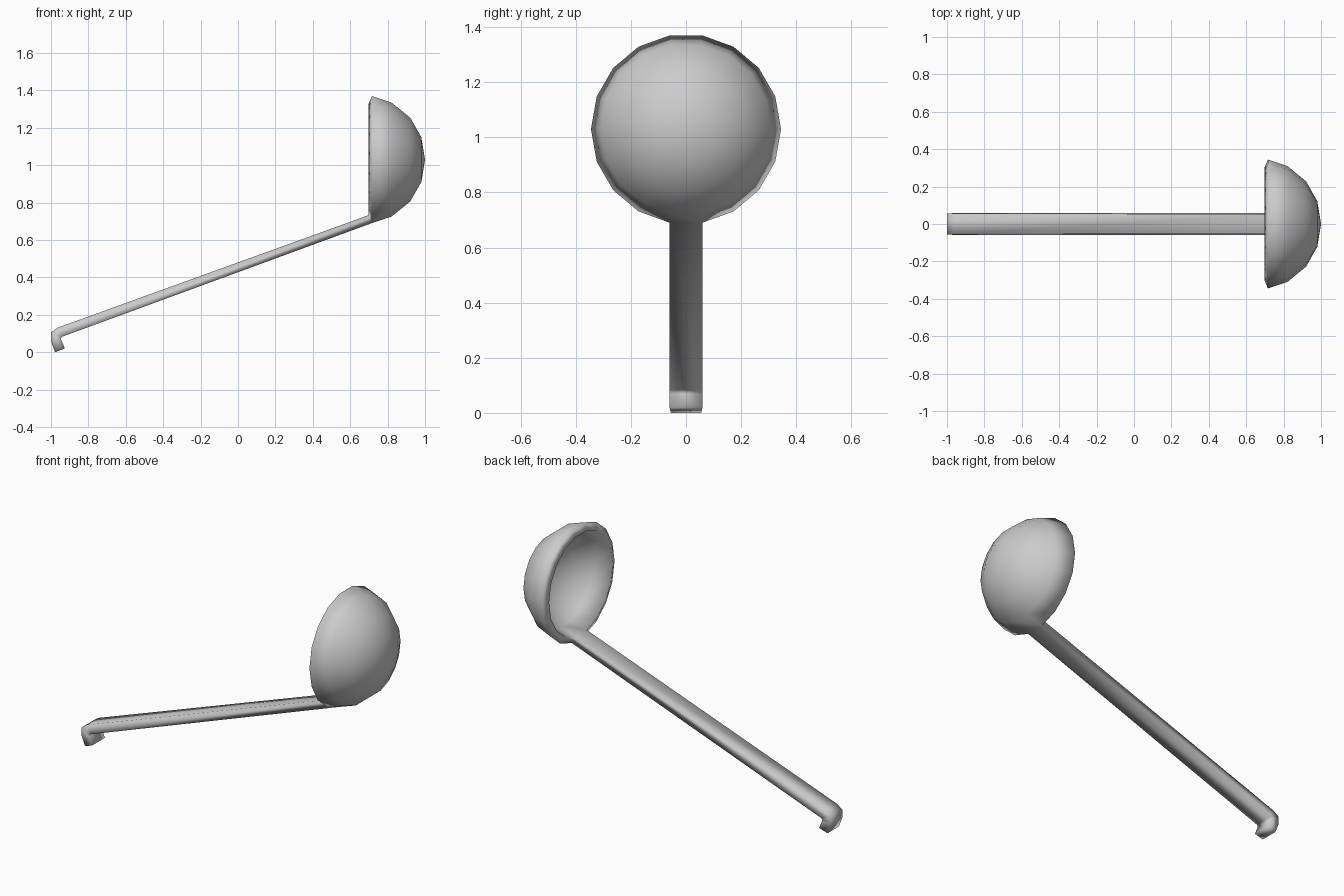
import bpy, bmesh
from math import cos, sin, radians

if "Cube" in bpy.data.objects:
    bpy.data.objects.remove(bpy.data.objects["Cube"])

SIDES = 18
CENTRE_Z = 1.03
# Bowl profile (x, radius): outside from the tip to the edge, then the inside
PROFILE = [(0.98, 0.122), (0.92, 0.228), (0.82, 0.31), (0.716, 0.345),
           (0.698, 0.302), (0.80, 0.268), (0.885, 0.2), (0.938, 0.105)]
RIM = 3                      # profile span forming the slanted rim
SOCKET = 13                  # side at the bottom where the handle grows out
# Handle and hook stations: (top x, z), (underside x, z)
HANDLE = [((-0.965, 0.131), (-0.94, 0.083)),
          ((-1.0, 0.106), (-0.945, 0.077)),
          ((-1.0, 0.058), (-0.946, 0.068)),
          ((-0.978, 0.0), (-0.926, 0.02))]

bm = bmesh.new()

# Bowl turned about the x axis
rings = [[bm.verts.new((x, r * cos(radians(20 * i)), CENTRE_Z + r * sin(radians(20 * i))))
          for i in range(SIDES)] for x, r in PROFILE]
for k in range(len(rings) - 1):
    for i in range(SIDES):
        if k == RIM and i == SOCKET:
            continue
        j = (i + 1) % SIDES
        bm.faces.new((rings[k][i], rings[k][j], rings[k + 1][j], rings[k + 1][i]))
for ring, x in ((rings[0], 1.0), (rings[-1], 0.956)):
    tip = bm.verts.new((x, 0, CENTRE_Z))
    for i in range(SIDES):
        bm.faces.new((ring[i], ring[(i + 1) % SIDES], tip))

# Handle extruded from the open rim face, ending in the small hook
a, b = rings[RIM], rings[RIM + 1]
loop = [a[SOCKET], a[SOCKET + 1], b[SOCKET + 1], b[SOCKET]]
for top, under in HANDLE:
    new = [bm.verts.new((under[0], -0.06, under[1])), bm.verts.new((under[0], 0.06, under[1])),
           bm.verts.new((top[0], 0.055, top[1])), bm.verts.new((top[0], -0.055, top[1]))]
    for i in range(4):
        j = (i + 1) % 4
        bm.faces.new((loop[i], loop[j], new[j], new[i]))
    loop = new
bm.faces.new(loop)

bmesh.ops.recalc_face_normals(bm, faces=bm.faces)
for f in bm.faces:
    f.smooth = True
mesh = bpy.data.meshes.new("ladle")
bm.to_mesh(mesh)
bm.free()
ladle = bpy.data.objects.new("ladle", mesh)
bpy.context.collection.objects.link(ladle)
